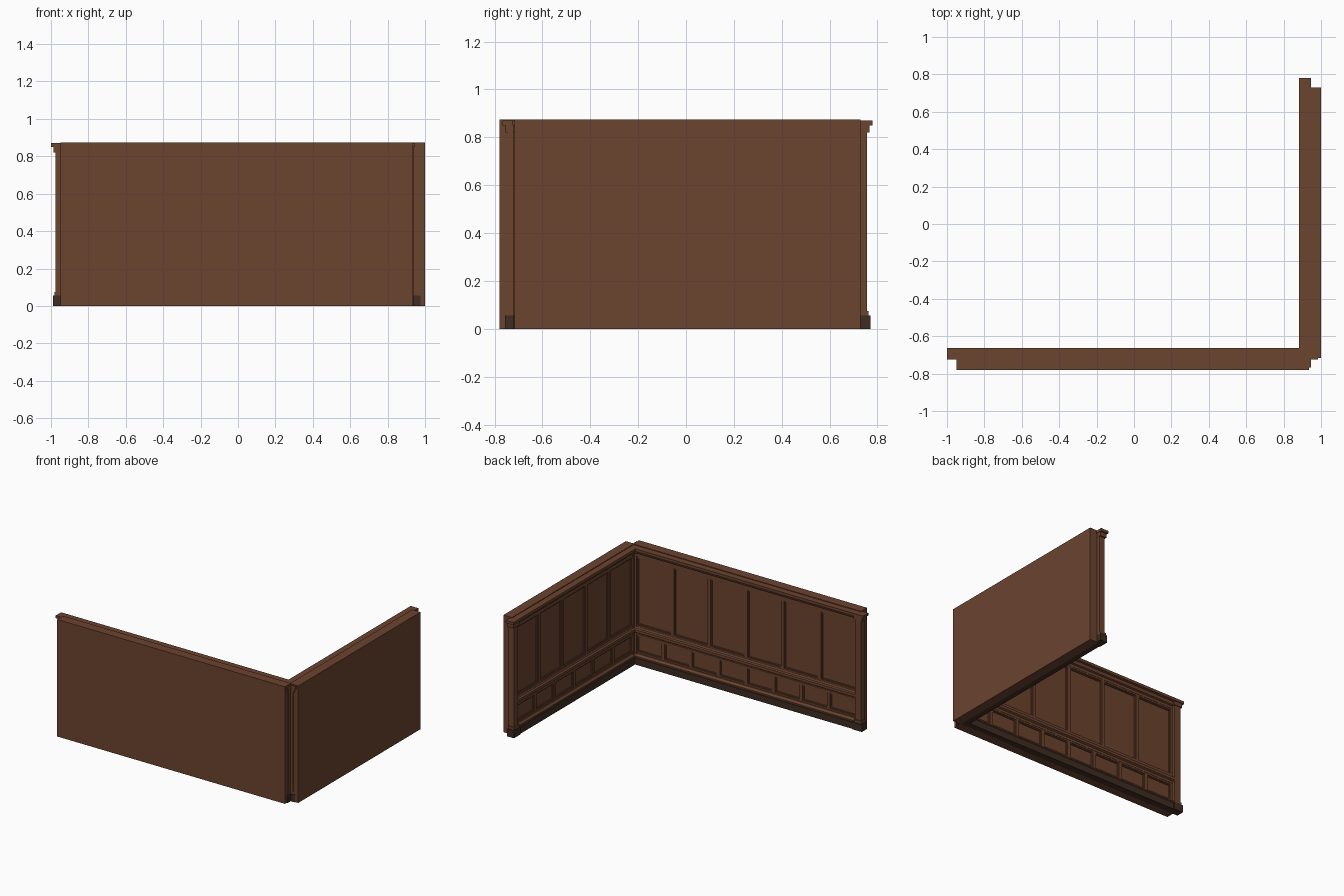
import bpy, bmesh, math
from mathutils import Matrix, Vector

if "Cube" in bpy.data.objects:
    bpy.data.objects.remove(bpy.data.objects["Cube"])


def material(name, rgb):
    m = bpy.data.materials.new(name)
    m.diffuse_color = (*rgb, 1)
    m.use_nodes = True
    m.node_tree.nodes["Principled BSDF"].inputs["Base Color"].default_value = m.diffuse_color
    return m


BROWN = material("brown wood", (0.147, 0.056, 0.028))
DARK = material("dark wood", (0.050, 0.026, 0.016))


def make(name, bm, mat, place):
    bmesh.ops.recalc_face_normals(bm, faces=bm.faces[:])
    mesh = bpy.data.meshes.new(name)
    bm.to_mesh(mesh)
    bm.free()
    mesh.materials.append(mat)
    ob = bpy.data.objects.new(name, mesh)
    ob.matrix_world = place
    bpy.context.collection.objects.link(ob)


def add_box(bm, s0, s1, d0, d1, z0, z1):
    m = Matrix.Translation(((s0 + s1) / 2, (d0 + d1) / 2, (z0 + z1) / 2))
    bmesh.ops.create_cube(bm, size=1, matrix=m @ Matrix.Diagonal((s1 - s0, d1 - d0, z1 - z0, 1)))


def boxes(name, items, mat, place):
    bm = bmesh.new()
    for b in items:
        add_box(bm, *b)
    make(name, bm, mat, place)


def moulding(name, profile, length, mat, place):
    """Run a (depth, height) profile along the wall."""
    bm = bmesh.new()
    f = bm.faces.new([bm.verts.new((0, d, z)) for d, z in profile])
    ext = bmesh.ops.extrude_face_region(bm, geom=[f])
    moved = [v for v in ext["geom"] if isinstance(v, bmesh.types.BMVert)]
    bmesh.ops.translate(bm, verts=moved, vec=(length, 0, 0))
    make(name, bm, mat, place)


FACE = 0.07          # depth of the plain slab
MARGIN = 0.03        # pillar overlap at each wall end
STILE = 0.024

CROWN = [(0.06, 0.80), (0.085, 0.80), (0.085, 0.82), (0.096, 0.825),
         (0.104, 0.845), (0.118, 0.85), (0.118, 0.87), (0.06, 0.87)]
CHAIR = [(0.06, 0.215), (0.085, 0.215), (0.09, 0.23), (0.102, 0.237),
         (0.102, 0.257), (0.09, 0.262), (0.085, 0.275), (0.06, 0.275)]
BASE_TOP = [(0.06, 0.05), (0.102, 0.05), (0.102, 0.06), (0.09, 0.075), (0.06, 0.075)]


def panel_row(name, length, count, z0, z1, place):
    """Stiles and rails around a row of sunken panels with a thin inner bead."""
    frame, bead = [], []
    a, b = MARGIN, length - MARGIN
    step = (b - a) / count
    for z in (z0, z1 - STILE / 2):
        frame.append((a, b, 0.06, 0.083, z, z + STILE / 2))
    for i in range(count + 1):
        c = a + i * step
        frame.append((c - STILE / 2, c + STILE / 2, 0.06, 0.083, z0, z1))
    t = 0.007
    for i in range(count):
        s0, s1 = a + i * step + STILE / 2, a + (i + 1) * step - STILE / 2
        lo, hi = z0 + STILE / 2, z1 - STILE / 2
        bead += [(s0, s0 + t, 0.06, 0.077, lo, hi), (s1 - t, s1, 0.06, 0.077, lo, hi),
                 (s0, s1, 0.06, 0.077, lo, lo + t), (s0, s1, 0.06, 0.077, hi - t, hi)]
    boxes(name + "_frame", frame, BROWN, place)
    boxes(name + "_bead", bead, BROWN, place)


def pillar(name, end, side, place):
    """Pillar on a wall end; side is the outward direction along the wall."""
    def block(out, inn, d0, d1, z0, z1):
        s = sorted((end + side * out, end - side * inn))
        return (s[0], s[1], d0, d1, z0, z1)
    boxes(name + "_plinth", [block(0.04, 0.036, 0.058, 0.116, 0, 0.055)], DARK, place)
    boxes(name + "_shaft", [
        block(0.032, 0.03, 0.06, 0.111, 0.055, 0.075),
        block(0.026, 0.024, 0.06, 0.105, 0.075, 0.82),
        block(0.037, 0.034, 0.058, 0.112, 0.82, 0.85),
        block(0.05, 0.045, 0.055, 0.118, 0.85, 0.87)], BROWN, place)


def wall(name, length, upper, lower, place):
    # slab and long mouldings
    boxes(name + "_slab", [(0, length, 0, FACE, 0, 0.875)], BROWN, place)
    boxes(name + "_skirting", [(0, length, 0.06, 0.11, 0, 0.05)], DARK, place)
    moulding(name + "_skirting_cap", BASE_TOP, length, BROWN, place)
    moulding(name + "_chair_rail", CHAIR, length, BROWN, place)
    moulding(name + "_crown", CROWN, length, BROWN, place)
    # panelling
    panel_row(name + "_upper_panels", length, upper, 0.275, 0.80, place)
    panel_row(name + "_lower_panels", length, lower, 0.075, 0.215, place)
    # pillars at both ends
    pillar(name + "_start_pillar", 0, -1, place)
    pillar(name + "_end_pillar", length, 1, place)


wall("front_wall", 1.885, 6, 8, Matrix.Translation((-0.95, -0.78, 0)))
wall("side_wall", 1.447, 5, 6,
     Matrix.Translation((1.0, -0.717, 0)) @ Matrix.Rotation(math.pi / 2, 4, 'Z'))
